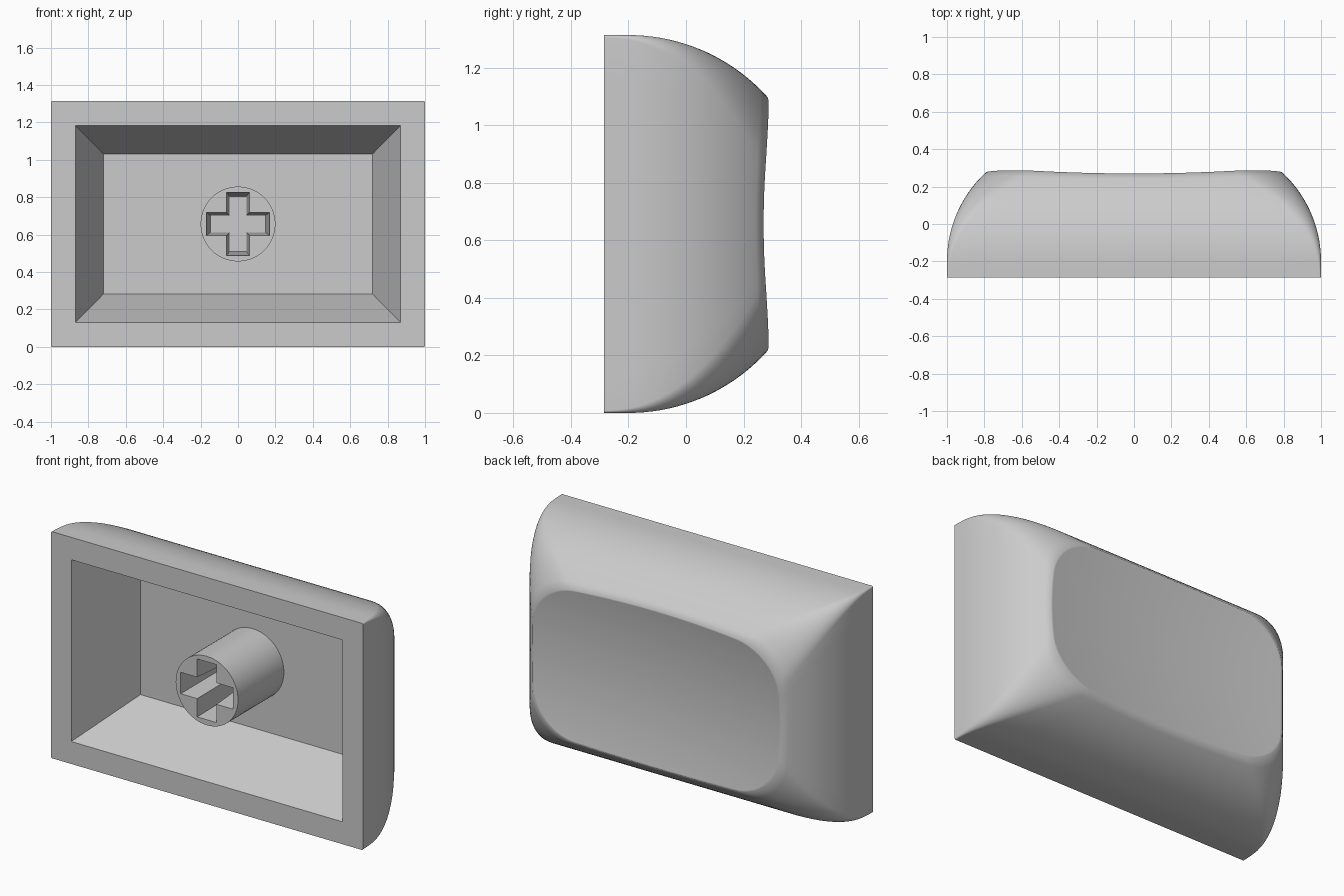
import bpy, bmesh, math

if "Cube" in bpy.data.objects:
    bpy.data.objects.remove(bpy.data.objects["Cube"])

FRONT, FLOOR, MID = -0.285, 0.135, 0.657

grey = bpy.data.materials.new("light grey plastic")
grey.diffuse_color = (0.6, 0.6, 0.6, 1)
grey.use_nodes = True
grey.node_tree.nodes["Principled BSDF"].inputs["Base Color"].default_value = grey.diffuse_color


def corner_ring(hx, hz, r, arc=10, straight=10):
    """Rounded rectangle outline as (x, z) pairs; the count never depends on r."""
    arcs = []
    for k, (sx, sz) in enumerate([(1, 1), (-1, 1), (-1, -1), (1, -1)]):
        arcs.append([(sx * (hx - r) + r * math.cos((k + i / arc) * math.pi / 2),
                      sz * (hz - r) + r * math.sin((k + i / arc) * math.pi / 2))
                     for i in range(arc + 1)])
    pts = []
    for k in range(4):
        a, b = arcs[k][-1], arcs[(k + 1) % 4][0]
        pts += arcs[k]
        pts += [(a[0] + (b[0] - a[0]) * i / straight, a[1] + (b[1] - a[1]) * i / straight)
                for i in range(1, straight)]
    return pts


def side_ring(y):
    """Outer section at depth y: walls curve inward and the corners grow rounder."""
    d = max(0, y + 0.2)
    drop = 0.65 - math.sqrt(0.65 ** 2 - d * d)
    t = (y - FRONT) / 0.57
    return corner_ring(1 - drop, MID - drop, 0.008 + 0.25 * t ** 1.8)


def dish(x, z):
    return 0.231 + 0.061 * x * x + 0.187 * z * z


def add_ring(bm, pts):
    return [bm.verts.new((x, y, z + MID)) for x, y, z in pts]


def bridge(bm, a, b):
    n = len(a)
    for i in range(n):
        bm.faces.new((a[i], a[(i + 1) % n], b[(i + 1) % n], b[i]))


def finish(bm, name, angle):
    bmesh.ops.remove_doubles(bm, verts=bm.verts, dist=1e-5)
    bmesh.ops.recalc_face_normals(bm, faces=bm.faces)
    mesh = bpy.data.meshes.new(name)
    bm.to_mesh(mesh)
    bm.free()
    mesh.materials.append(grey)
    ob = bpy.data.objects.new(name, mesh)
    bpy.context.collection.objects.link(ob)
    bpy.ops.object.select_all(action='DESELECT')
    ob.select_set(True)
    bpy.context.view_layer.objects.active = ob
    bpy.ops.object.shade_smooth_by_angle(angle=math.radians(angle))


# Cap shell: cavity floor, cavity walls, front border, curved sides, dished back
bm = bmesh.new()
floor = add_ring(bm, [(x, FLOOR, z) for x, z in corner_ring(0.72, 0.375, 0)])
mouth = add_ring(bm, [(x, FRONT, z) for x, z in corner_ring(0.87, 0.527, 0)])
bm.faces.new(floor)
bridge(bm, floor, mouth)

# depth at which each wall line meets the dish
count = len(side_ring(0))
rim_y = []
for i in range(count):
    y = 0.27
    for _ in range(8):
        y = dish(*side_ring(y)[i])
    rim_y.append(y)

last = mouth
LEVELS = 20
for k in range(LEVELS + 1):
    pts = []
    for i in range(count):
        y = FRONT + (rim_y[i] - FRONT) * k / LEVELS
        x, z = side_ring(y)[i]
        pts.append((x, y, z))
    ring = add_ring(bm, pts)
    bridge(bm, last, ring)
    last = ring
rim = pts
for f in (0.985, 0.95, 0.85, 0.7, 0.55, 0.4, 0.25, 0.1):
    ring = add_ring(bm, [(x * f, dish(x * f, z * f), z * f) for x, y, z in rim])
    bridge(bm, last, ring)
    last = ring
centre = bm.verts.new((0, dish(0, 0), MID))
for i in range(count):
    bm.faces.new((last[i], last[(i + 1) % count], centre))
finish(bm, "cap_shell", 60)


# Stem: round post with a tapered cross-shaped socket
def cross(a, w, y):
    quarter = [(a, -w), (a, w), (w, w)]
    pts = []
    for k in range(4):
        c, s = round(math.cos(k * math.pi / 2)), round(math.sin(k * math.pi / 2))
        pts += [(x * c - z * s, y, x * s + z * c) for x, z in quarter]
    return pts


def circle(y, r=0.2, n=64):
    return [(r * math.cos(i * math.tau / n), y, r * math.sin(i * math.tau / n)) for i in range(n)]


bm = bmesh.new()
post_front = add_ring(bm, circle(FRONT))
post_back = add_ring(bm, circle(FLOOR + 0.01))
bridge(bm, post_front, post_back)
bm.faces.new(post_back)
socket_mouth = add_ring(bm, cross(0.168, 0.062, FRONT))
socket_end = add_ring(bm, cross(0.148, 0.045, FLOOR - 0.01))
bridge(bm, socket_mouth, socket_end)
bm.faces.new(socket_end)
edges = [e for e in bm.edges if all(abs(v.co.y - FRONT) < 1e-6 for v in e.verts)]
bmesh.ops.triangle_fill(bm, edges=edges, use_beauty=True, normal=(0, -1, 0))
finish(bm, "stem", 30)
